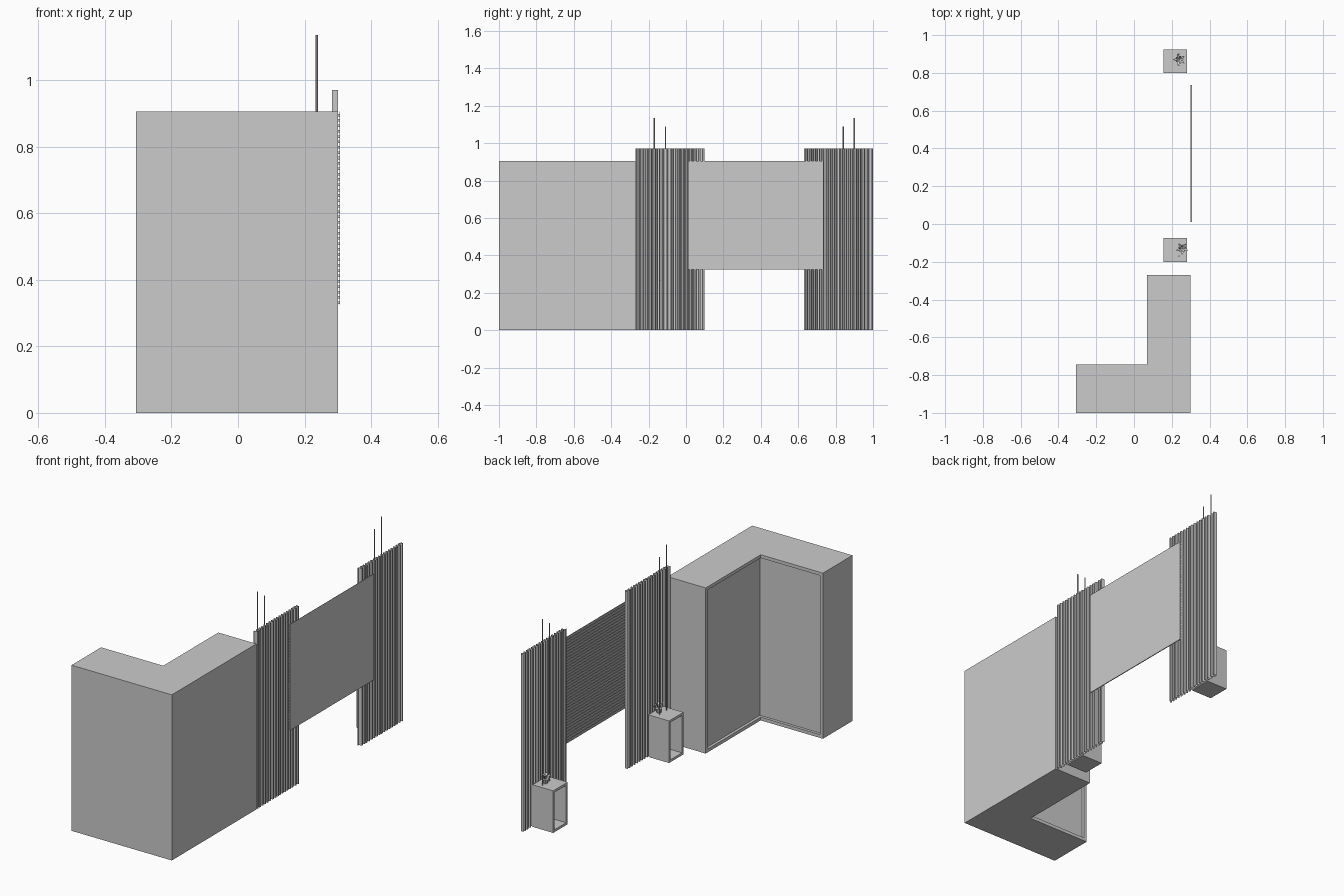
import bpy, bmesh, math, random
from mathutils import Vector, Matrix

if "Cube" in bpy.data.objects:
    bpy.data.objects.remove(bpy.data.objects["Cube"])

random.seed(4)


def finish(name, bm, normals=True):
    if normals:
        bmesh.ops.recalc_face_normals(bm, faces=bm.faces)
    me = bpy.data.meshes.new(name)
    bm.to_mesh(me)
    bm.free()
    ob = bpy.data.objects.new(name, me)
    bpy.context.collection.objects.link(ob)
    return ob


def prism(outline, height):
    bm = bmesh.new()
    f = bm.faces.new([bm.verts.new((x, y, 0)) for x, y in outline])
    r = bmesh.ops.extrude_face_region(bm, geom=[f], use_keep_orig=True)
    top = [v for v in r["geom"] if isinstance(v, bmesh.types.BMVert)]
    bmesh.ops.translate(bm, verts=top, vec=(0, 0, height))
    bmesh.ops.recalc_face_normals(bm, faces=bm.faces)
    return bm


def recess(bm, faces, border, depth):
    """Inset the faces as one region and push them in along their normals."""
    bmesh.ops.inset_region(bm, faces=faces, thickness=border, use_even_offset=True, use_boundary=True)
    moves = [(f.normal.copy()) for f in faces]
    r = bmesh.ops.extrude_face_region(bm, geom=faces)
    new = [g for g in r["geom"] if isinstance(g, bmesh.types.BMFace)]
    bmesh.ops.delete(bm, geom=[f for f in faces if f.is_valid], context="FACES_ONLY")
    for n in moves:
        vs = {v for f in new if f.normal.dot(n) > 0.9 for v in f.verts}
        bmesh.ops.translate(bm, verts=list(vs), vec=-n * depth)


def box(bm, lo, hi):
    lo, hi = Vector(lo), Vector(hi)
    m = Matrix.Translation((lo + hi) / 2) @ Matrix.Diagonal((*(hi - lo), 1))
    bmesh.ops.create_cube(bm, size=1, matrix=m)


# L-shaped corner wardrobe with recessed fronts on the inner faces
bm = prism([(-.306, -1), (.30, -1), (.30, -.27), (.07, -.27), (.07, -.745), (-.306, -.745)], .905)
inner = [f for f in bm.faces
         if (f.normal.x < -.9 and abs(f.calc_center_median().x - .07) < .01)
         or (f.normal.y > .9 and abs(f.calc_center_median().y + .745) < .01)]
recess(bm, inner, .018, .015)
finish("corner_wardrobe", bm)

# Nightstands, open toward the room
for name, y in (("nightstand_near", -.2), ("nightstand_far", .8)):
    bm = prism([(.155, y), (.28, y), (.28, y + .125), (.155, y + .125)], .23)
    recess(bm, [f for f in bm.faces if f.normal.x < -.9], .013, .11)
    finish(name, bm)


# Pleated curtains: open folded sheets
def curtain(name, y0, y1, pleats=17):
    bm = bmesh.new()
    step = (y1 - y0) / pleats
    pts = []
    for i in range(pleats):
        y = y0 + i * step
        j = random.uniform(-.15, .15)
        pts += [(.282, y), (.282, y + step * (.35 + j)),
                (.30, y + step * (.45 + j)), (.30, y + step * (.85 + j / 2))]
    pts.append((.282, y1))
    cols = [[bm.verts.new((x, y, z)) for z in (0, .97)] for x, y in pts]
    for a, b in zip(cols, cols[1:]):
        bm.faces.new((a[0], b[0], b[1], a[1]))
    finish(name, bm, False)


curtain("curtain_near", -.27, .10)
curtain("curtain_far", .63, 1.0)

# Window pane with blind slats on the room side
bm = bmesh.new()
box(bm, (.3045, .01, .325), (.306, .735, .905))
finish("window_pane", bm)
bm = bmesh.new()
n = 36
pitch = .58 / n
for i in range(n):
    z = .325 + i * pitch
    box(bm, (.299, .01, z + .002), (.3045, .735, z + pitch * .6))
finish("blind_slats", bm)


# Potted plants: small cup, spreading leaves and two tall stems
def plant(name, cx, cy, tall_y, short_y, turn):
    bm = bmesh.new()
    bmesh.ops.create_cone(bm, cap_ends=True, segments=10, radius1=.012, radius2=.017, depth=.022,
                          matrix=Matrix.Translation((cx, cy, .241)))
    finish(name + "_cup", bm)
    bm = bmesh.new()
    for k in range(10):
        a = turn + k * math.tau / 10
        r, lift = ((.034, .018) if k % 2 else (.022, .03))
        d, s = Vector((math.cos(a), math.sin(a), 0)), Vector((-math.sin(a), math.cos(a), 0)) * .007
        c = Vector((cx, cy, .25))
        up = Vector((0, 0, lift))
        bm.faces.new([bm.verts.new(p) for p in
                      (c, c + d * r * .6 + s + up * .8, c + d * r + up, c + d * r * .6 - s + up * .8)])
    finish(name + "_leaves", bm, False)
    bm = bmesh.new()
    for y, top in ((tall_y, 1.135), (short_y, 1.09)):
        bmesh.ops.create_cone(bm, cap_ends=True, segments=8, radius1=.0035, radius2=.0035, depth=top - .23,
                              matrix=Matrix.Translation((.237, y, (top + .23) / 2)))
    finish(name + "_stems", bm)


plant("plant_near", .255, -.13, -.17, -.11, .3)
plant("plant_far", .24, .87, .90, .84, 0)
